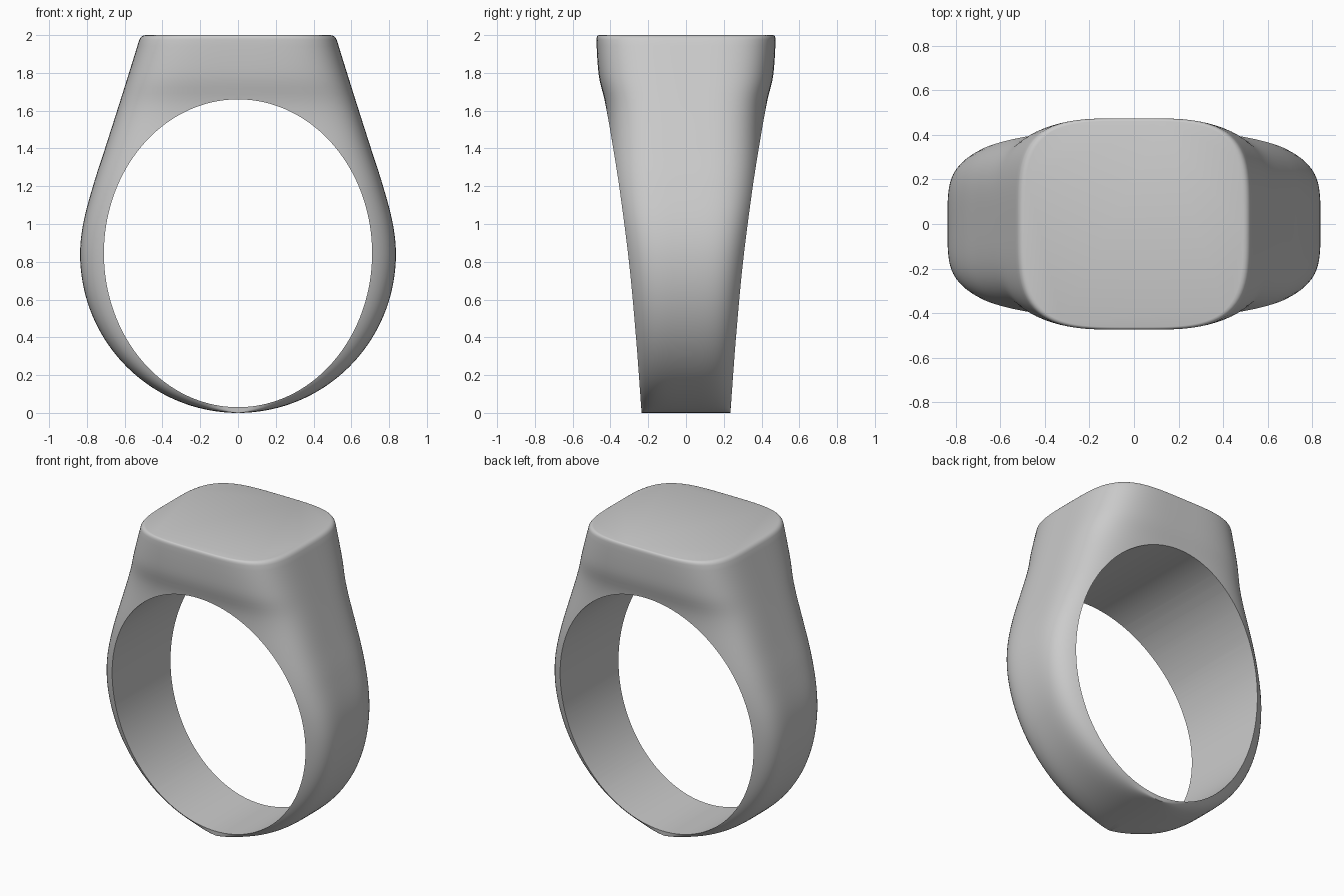
import bpy, bmesh, math

if "Cube" in bpy.data.objects:
    bpy.data.objects.remove(bpy.data.objects["Cube"])

HOLE_X, HOLE_Z, HOLE_C = 0.71, 0.815, 0.845   # finger hole radii and centre height


def smooth_lookup(pts, z):
    """Cubic interpolation through (z, value) pairs."""
    if z <= pts[0][0]:
        return pts[0][1]
    if z >= pts[-1][0]:
        return pts[-1][1]

    def slope(k):
        a, b = pts[max(k - 1, 0)], pts[min(k + 1, len(pts) - 1)]
        return (b[1] - a[1]) / (b[0] - a[0])

    i = max(k for k in range(len(pts) - 1) if pts[k][0] <= z)
    (z0, v0), (z1, v1) = pts[i], pts[i + 1]
    h = z1 - z0
    t = (z - z0) / h
    return (v0 * (2*t**3 - 3*t**2 + 1) + slope(i) * h * (t**3 - 2*t**2 + t)
            + v1 * (3*t**2 - 2*t**3) + slope(i + 1) * h * (t**3 - t**2))


SHOULDER = [(0.68, 0.82), (0.84, 0.836), (1.0, 0.82), (1.2, 0.768), (1.4, 0.704),
            (1.6, 0.64), (1.8, 0.577), (2.0, 0.515)]
WIDTH = [(0, 0.235), (0.4, 0.265), (0.8, 0.302), (1.2, 0.354), (1.5, 0.402),
         (1.66, 0.432), (1.77, 0.459), (1.88, 0.47), (2.0, 0.475)]


def section(z):
    """Half length, half width and squareness of the body at height z."""
    if z < 0.84:
        x = max(0.836 * math.sqrt(max(0, 1 - ((0.84 - z) / 0.84) ** 2)), 0.02)
    else:
        x = smooth_lookup(SHOULDER, z)
    n = 4.3 - 0.5 * max(0, min(1, (z - 1.0) / 0.8))
    # widen so that the side silhouette is met at the rim of the hole
    hole = HOLE_X * math.sqrt(max(0, 1 - ((z - HOLE_C) / HOLE_Z) ** 2))
    y = smooth_lookup(WIDTH, z) / (1 - (hole / x) ** n) ** (1 / n)
    return x, y, n


def loft(name, rings):
    """Skin a list of equal closed rings and cap both ends."""
    bm = bmesh.new()
    loops = [[bm.verts.new(p) for p in r] for r in rings]
    for a, b in zip(loops, loops[1:]):
        for i in range(len(a)):
            j = (i + 1) % len(a)
            bm.faces.new((a[i], a[j], b[j], b[i]))
    bm.faces.new(loops[0])
    bm.faces.new(loops[-1])
    bmesh.ops.recalc_face_normals(bm, faces=bm.faces[:])
    me = bpy.data.meshes.new(name)
    bm.to_mesh(me)
    bm.free()
    ob = bpy.data.objects.new(name, me)
    bpy.context.collection.objects.link(ob)
    return ob


def slice_ring(z, inset=0.0, count=144):
    x, y, n = section(z)
    ring = []
    for i in range(count):
        a = 2 * math.pi * i / count
        c, s = math.cos(a), math.sin(a)
        r = (abs(c) ** n + abs(s) ** n) ** (-1 / n)
        ring.append(((x - inset) * r * c, (y - inset * 0.5) * r * s, z))
    return ring


# Solid signet body from horizontal slices, with a softened rim round the flat top
levels = [0.84 * (1 - math.cos(math.pi / 2 * i / 36)) for i in range(37)]
levels += [0.84 + (1.975 - 0.84) * i / 36 for i in range(1, 37)]
rings = [slice_ring(z) for z in levels]
rings += [slice_ring(1.985, 0.002), slice_ring(1.993, 0.007),
          slice_ring(1.998, 0.015), slice_ring(2.0, 0.026)]
ring = loft("signet_ring", rings)

# Finger hole
hole = loft("hole_cutter", [
    [(HOLE_X * math.cos(2 * math.pi * i / 144), y,
      HOLE_C + HOLE_Z * math.sin(2 * math.pi * i / 144)) for i in range(144)]
    for y in (-1, 1)])
hole.hide_render = True

mod = ring.modifiers.new("finger_hole", 'BOOLEAN')
mod.operation = 'DIFFERENCE'
mod.solver = 'EXACT'
mod.object = hole
bpy.context.view_layer.objects.active = ring
ring.select_set(True)
hole.select_set(False)
bpy.ops.object.modifier_apply(modifier=mod.name)
bpy.data.objects.remove(hole)
bpy.ops.object.shade_smooth_by_angle(angle=math.radians(40))
